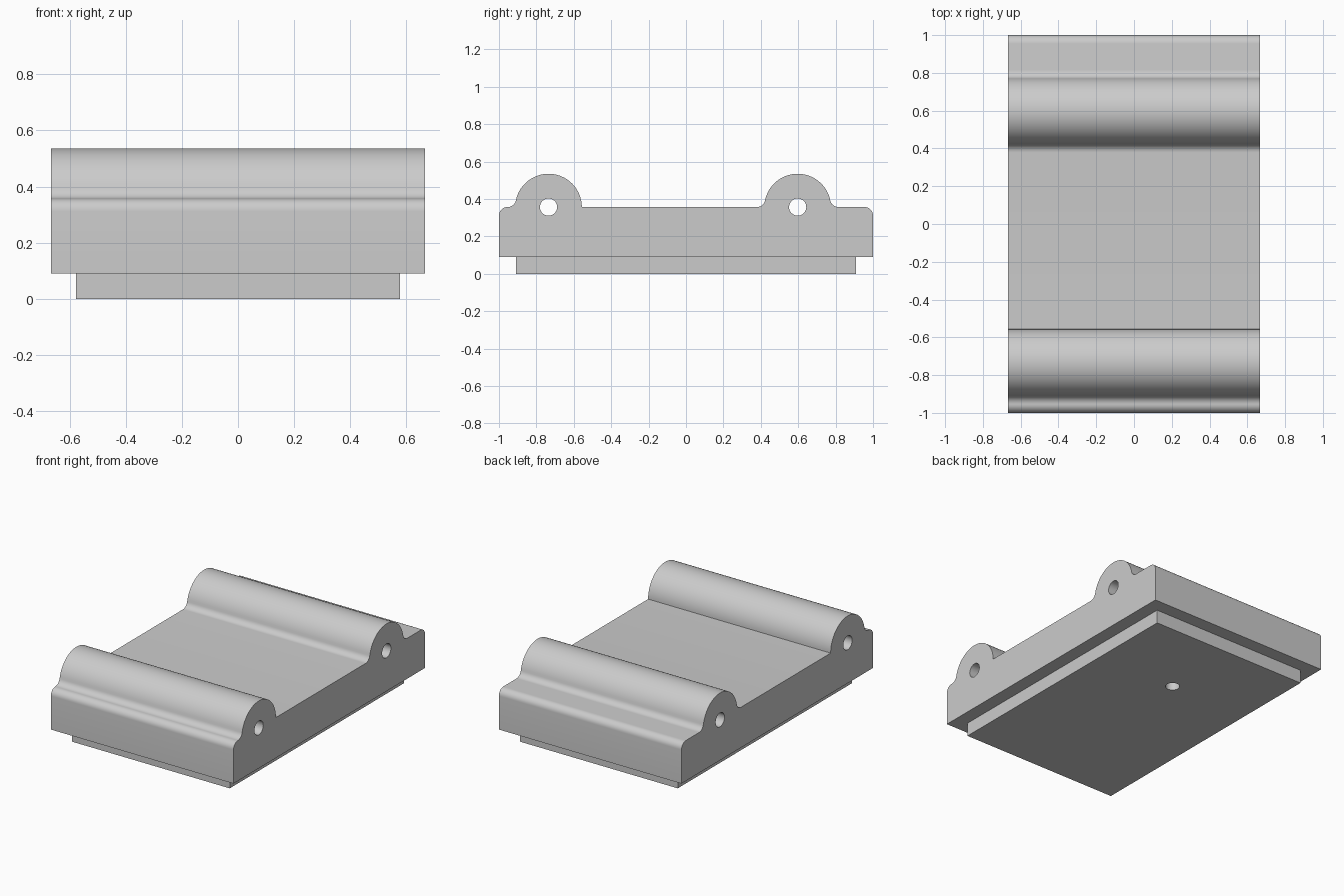
import bpy, bmesh, math
from mathutils import Matrix

cube = bpy.data.objects.get("Cube")
if cube:
    bpy.data.objects.remove(cube, do_unlink=True)

grey = bpy.data.materials.new("plain grey")
grey.use_nodes = True
grey.diffuse_color = (0.6, 0.6, 0.6, 1)
grey.node_tree.nodes["Principled BSDF"].inputs["Base Color"].default_value = (0.6, 0.6, 0.6, 1)

HALF_X, BASE, DECK = 0.667, 0.09, 0.357
LOBE_R, FILLET, CORNER, HOLE_R = 0.178, 0.045, 0.045, 0.046
FRONT_Y, BACK_Y = -0.735, 0.597


def make_object(name, bm):
    bmesh.ops.recalc_face_normals(bm, faces=bm.faces[:])
    mesh = bpy.data.meshes.new(name)
    bm.to_mesh(mesh)
    bm.free()
    mesh.materials.append(grey)
    obj = bpy.data.objects.new(name, mesh)
    bpy.context.collection.objects.link(obj)
    return obj


def arc(cy, cz, r, start, end, steps):
    angles = [math.radians(start + (end - start) * i / steps) for i in range(steps + 1)]
    return [(cy + r * math.cos(a), cz + r * math.sin(a)) for a in angles]


def extrude_profile(name, points, half_x):
    bm = bmesh.new()
    face = bm.faces.new([bm.verts.new((-half_x, y, z)) for y, z in points])
    new = bmesh.ops.extrude_face_region(bm, geom=[face])["geom"]
    bmesh.ops.translate(bm, vec=(2 * half_x, 0, 0),
                        verts=[v for v in new if isinstance(v, bmesh.types.BMVert)])
    return make_object(name, bm)


def cylinder(name, radius, depth, centre, axis_x):
    bm = bmesh.new()
    turn = Matrix.Rotation(math.pi / 2 if axis_x else 0, 4, 'Y')
    bmesh.ops.create_cone(bm, cap_ends=True, segments=40, radius1=radius, radius2=radius,
                          depth=depth, matrix=Matrix.Translation(centre) @ turn)
    obj = make_object(name, bm)
    obj.hide_render = True
    return obj


def cut(obj, cutters):
    bpy.context.view_layer.objects.active = obj
    for cutter in cutters:
        mod = obj.modifiers.new("hole", 'BOOLEAN')
        mod.operation, mod.solver, mod.object = 'DIFFERENCE', 'EXACT', cutter
        bpy.ops.object.modifier_apply(modifier=mod.name)


# Side profile: rounded ends, two lobes, concave fillets where lobes meet the deck
tilt = math.degrees(math.asin(FILLET / (LOBE_R + FILLET)))
reach = math.sqrt((LOBE_R + FILLET) ** 2 - FILLET ** 2)
fz = DECK + FILLET
profile = [(1, BASE), *arc(1 - CORNER, DECK - CORNER, CORNER, 0, 90, 8)]
profile += arc(BACK_Y + reach, fz, FILLET, 270, 180 + tilt, 8)
profile += arc(BACK_Y, DECK, LOBE_R, tilt, 180 - tilt, 40)[1:]
profile += arc(BACK_Y - reach, fz, FILLET, -tilt, -90, 8)[1:]
profile += arc(FRONT_Y, DECK, LOBE_R, 0, 180 - tilt, 40)
profile += arc(FRONT_Y - reach, fz, FILLET, -tilt, -90, 8)[1:]
profile += [*arc(CORNER - 1, DECK - CORNER, CORNER, 90, 180, 8), (-1, BASE)]
body = extrude_profile("body", profile, HALF_X)

# Stepped base plate
plate = extrude_profile("base_plate", [(-0.91, 0), (0.91, 0), (0.91, BASE), (-0.91, BASE)], 0.577)

# Pin holes through the lobes and a blind hole in the underside
pins = [cylinder("pin_hole_cutter", HOLE_R, 2, (0, y, DECK), True) for y in (FRONT_Y, BACK_Y)]
blind = cylinder("blind_hole_cutter", 0.044, 0.5, (0, 0.37, 0), False)
cut(body, pins + [blind])
cut(plate, [blind])
for cutter in pins + [blind]:
    bpy.data.objects.remove(cutter, do_unlink=True)

# Smooth curves, crisp edges
bpy.ops.object.select_all(action='DESELECT')
for obj in (body, plate):
    obj.select_set(True)
bpy.context.view_layer.objects.active = body
bpy.ops.object.shade_smooth_by_angle(angle=math.radians(30))
